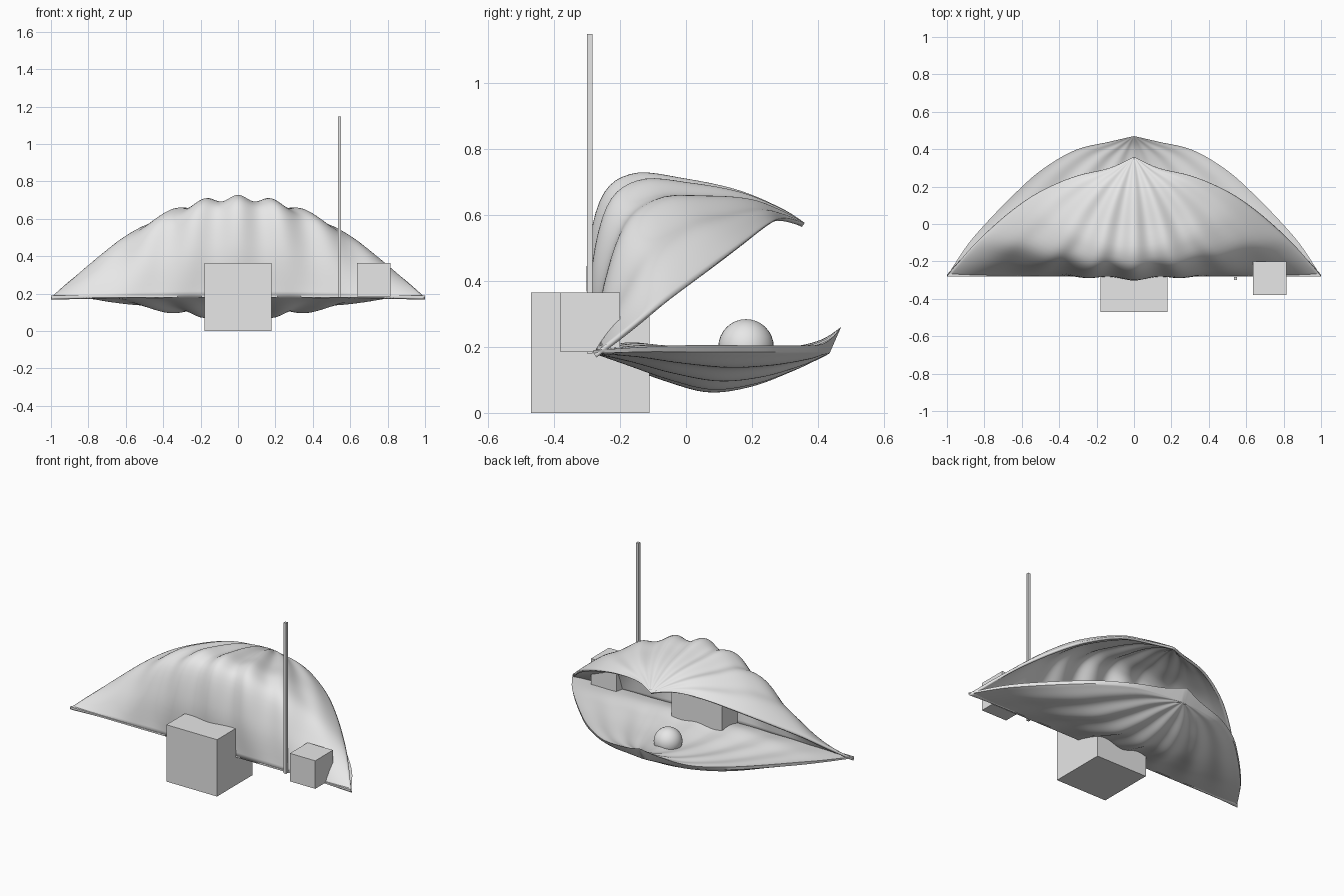
import bpy
import bmesh
import math
from mathutils import Vector

cube = bpy.data.objects.get("Cube")
if cube:
    bpy.data.objects.remove(cube, do_unlink=True)

# One light grey for everything
grey = bpy.data.materials.new("light_grey")
grey.use_nodes = True
grey.diffuse_color = (0.8, 0.8, 0.8, 1)
grey.node_tree.nodes["Principled BSDF"].inputs["Base Color"].default_value = (0.8, 0.8, 0.8, 1)


def make_object(name, bm, smooth=False):
    mesh = bpy.data.meshes.new(name)
    bm.to_mesh(mesh)
    bm.free()
    mesh.materials.append(grey)
    obj = bpy.data.objects.new(name, mesh)
    bpy.context.scene.collection.objects.link(obj)
    if smooth:
        bpy.ops.object.select_all(action='DESELECT')
        obj.select_set(True)
        bpy.context.view_layer.objects.active = obj
        bpy.ops.object.shade_smooth_by_angle(angle=math.radians(40))
    return obj


def spline(points, t):
    """Point on a smooth curve through all points, t from 0 to 1."""
    pts = [Vector(p) for p in points]
    last = len(pts) - 1
    i = min(int(t * last), last - 1)
    f = t * last - i
    a, b, c, d = (pts[min(max(k, 0), last)] for k in range(i - 1, i + 3))
    return b + 0.5 * f * (c - a + f * (2 * a - 5 * b + 4 * c - d + f * (3 * (b - c) + d - a)))


def box(name, low, high):
    bm = bmesh.new()
    bmesh.ops.create_cube(bm, size=1)
    low, high = Vector(low), Vector(high)
    for v in bm.verts:
        v.co = (low + high) / 2 + v.co * (high - low)
    return make_object(name, bm)


def ribbed_sheet(bm, rim, keel, side, ribs, across=112, along=36):
    """Ribs fan from the beak to the hinge; side is 1 facing up, -1 facing down."""
    rows = []
    for i in range(along + 1):
        t = i / along
        edge, mid = spline(rim, t), spline(keel, t)
        slope = (spline(keel, min(t + 0.02, 1)) - spline(keel, max(t - 0.02, 0))).normalized()
        out = Vector((0, slope.y, -slope.x)) * side
        row = []
        for j in range(across + 1):
            u = 2 * j / across - 1
            dome = max(0, 1 - u * u) ** 0.85
            wave = ribs * (math.cos(7 * math.pi * u) - 1) * math.sin(math.pi * t ** 1.5) * dome
            p = Vector((u * edge.x,
                        edge.y + (mid.x - edge.y) * dome ** 1.6,
                        edge.z + (mid.y - edge.z) * dome))
            row.append(bm.verts.new(p + out * wave))
        rows.append(row)
    for r, s in zip(rows, rows[1:]):
        for j in range(across):
            quad = [r[j], s[j], s[j + 1], r[j + 1]]
            bm.faces.new(quad if side > 0 else quad[::-1])
    # Border from one hinge corner round the beak and back along the hinge
    return [r[0] for r in rows[::-1]] + [r[-1] for r in rows] + rows[-1][-2:0:-1]


# Raised upper half, beak at the back and hinge at the front
bm = bmesh.new()
ribbed_sheet(bm,
             [(0, .36, .576), (.13, .30, .59), (.315, .255, .575), (.5, .175, .515),
              (.65, .075, .44), (.8, -.055, .345), (.9, -.16, .268), (1, -.28, .18)],
             [(.36, .576), (.29, .62), (.16, .675), (0, .71),
              (-.16, .726), (-.258, .65), (-.302, .43), (-.28, .18)], 1, 0.017)
bmesh.ops.remove_doubles(bm, verts=bm.verts, dist=0.0005)
wall = make_object("upper_shell", bm, True).modifiers.new("wall", 'SOLIDIFY')
wall.thickness = 0.015
wall.offset = -1

# Lower half: deep outside, shallow floor inside, joined by a rim band
bm = bmesh.new()
under = ribbed_sheet(bm,
                     [(0, .435, .18), (.13, .42, .185), (.315, .385, .185), (.5, .28, .185),
                      (.65, .145, .185), (.8, -.01, .185), (.9, -.13, .185), (1, -.28, .18)],
                     [(.435, .18), (.4, .162), (.32, .125), (.2, .08),
                      (.07, .062), (-.06, .095), (-.18, .14), (-.28, .18)], -1, 0.015)
floor = ribbed_sheet(bm,
                     [(0, .47, .26), (.13, .44, .225), (.315, .395, .205), (.5, .285, .205),
                      (.65, .15, .205), (.8, -.005, .205), (.9, -.125, .2), (1, -.28, .19)],
                     [(.47, .26), (.41, .222), (.32, .2), (.2, .19),
                      (.07, .188), (-.06, .2), (-.18, .215), (-.28, .19)], 1, 0.008)
for k in range(len(under)):
    bm.faces.new((under[k - 1], under[k], floor[k], floor[k - 1]))
bmesh.ops.remove_doubles(bm, verts=bm.verts, dist=0.0005)
bmesh.ops.recalc_face_normals(bm, faces=bm.faces)
make_object("lower_shell", bm, True)

# Pearl resting in the lower half
bm = bmesh.new()
bmesh.ops.create_uvsphere(bm, u_segments=32, v_segments=16, radius=0.084)
bmesh.ops.translate(bm, verts=bm.verts, vec=(0, 0.182, 0.2))
make_object("pearl", bm, True)

# Blocks and mast along the hinge
box("large_block", (-.18, -.47, 0), (.18, -.11, .365))
box("small_block", (.635, -.38, .185), (.815, -.2, .365))
box("mast", (.535, -.3, .18), (.552, -.283, 1.148))
